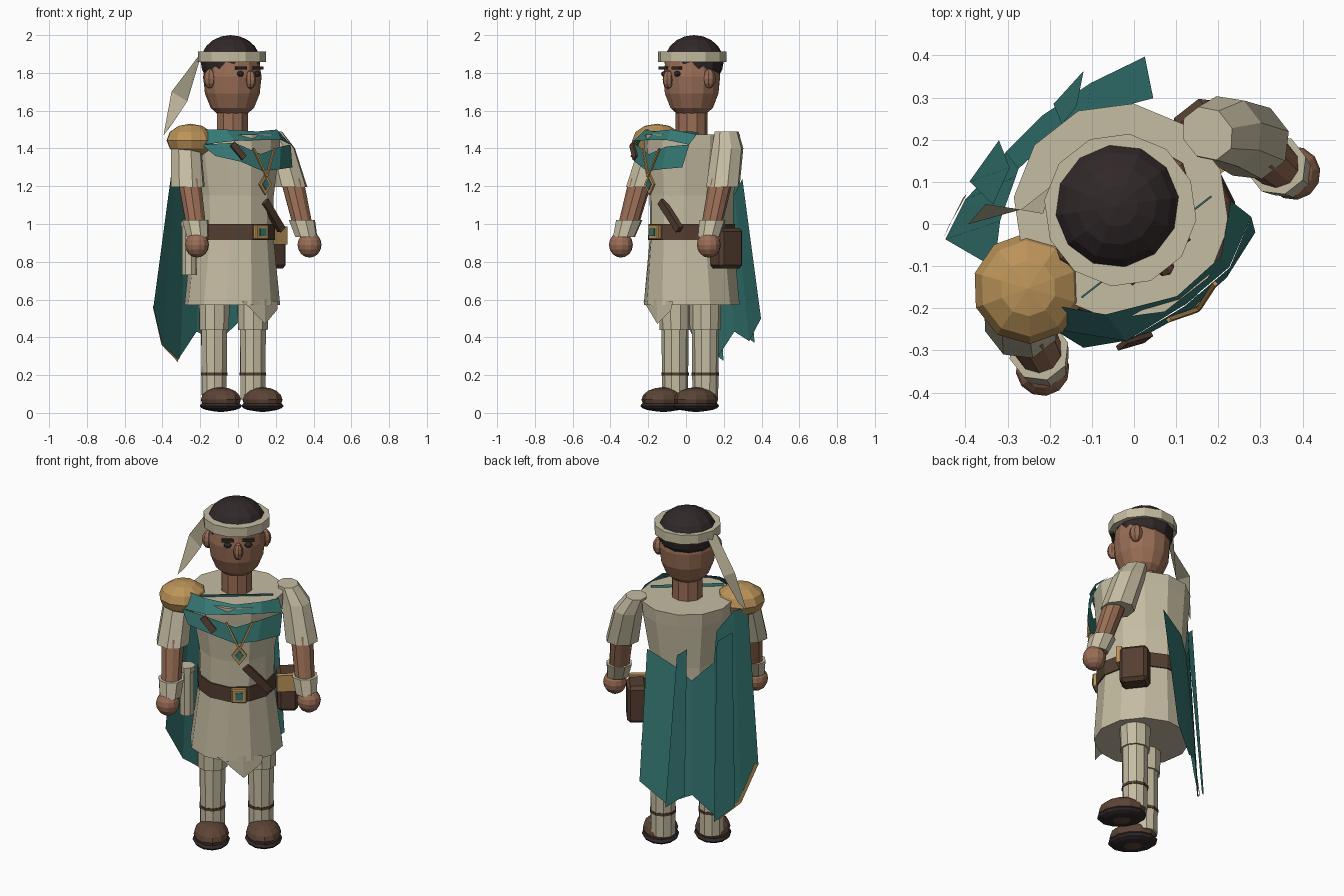
import bpy, bmesh, math
from mathutils import Vector, Matrix

if "Cube" in bpy.data.objects:
    bpy.data.objects.remove(bpy.data.objects["Cube"])


def mat(name, r, g, b):
    m = bpy.data.materials.new(name)
    m.diffuse_color = (r, g, b, 1)
    m.use_nodes = True
    m.node_tree.nodes["Principled BSDF"].inputs["Base Color"].default_value = m.diffuse_color
    return m


CREAM = mat("cream cloth", .56, .505, .36)
TEAL = mat("teal cloth", .035, .185, .17)
SKIN = mat("skin", .32, .155, .092)
HAIR = mat("dark hair", .03, .021, .022)
LEATHER = mat("brown leather", .088, .048, .03)
BOOT = mat("boot brown", .108, .059, .037)
GOLD = mat("gold", .5, .295, .1)

# The figure is built facing -y, then turned and placed
PLACE = Matrix.Translation((-.03, .03, 0)) @ Matrix.Rotation(math.radians(38), 4, 'Z')


def finish(name, bm, m):
    me = bpy.data.meshes.new(name)
    bm.transform(PLACE)
    bm.to_mesh(me)
    bm.free()
    me.materials.append(m)
    ob = bpy.data.objects.new(name, me)
    bpy.context.collection.objects.link(ob)
    return ob


def tube(name, m, rings, n=10):
    """Stacked horizontal rings (x, y, z, rx, ry), capped."""
    bm = bmesh.new()
    loops = []
    for x, y, z, rx, ry in rings:
        loops.append([bm.verts.new((x + rx * math.cos(math.tau * (i + .5) / n),
                                    y + ry * math.sin(math.tau * (i + .5) / n), z))
                      for i in range(n)])
    for a, b in zip(loops, loops[1:]):
        for i in range(n):
            j = (i + 1) % n
            bm.faces.new((a[i], a[j], b[j], b[i]))
    bm.faces.new(loops[0][::-1])
    bm.faces.new(loops[-1])
    bmesh.ops.recalc_face_normals(bm, faces=bm.faces)
    return finish(name, bm, m)


def ball(name, m, c, r, u=12, v=8):
    bm = bmesh.new()
    bmesh.ops.create_uvsphere(bm, u_segments=u, v_segments=v, radius=1,
                              matrix=Matrix.Translation(c) @ Matrix.Diagonal((*r, 1)))
    return finish(name, bm, m)


def box(name, m, c, s, bevel=0, rot=None):
    bm = bmesh.new()
    bmesh.ops.create_cube(bm, size=1, matrix=Matrix.Diagonal((*s, 1)))
    if bevel:
        bmesh.ops.bevel(bm, geom=bm.edges[:], offset=bevel, segments=1, affect='EDGES')
    bm.transform(Matrix.Translation(c) @ (rot or Matrix()))
    return finish(name, bm, m)


def strap(name, m, a, b, w, t):
    """Flat bar between two points."""
    a, b = Vector(a), Vector(b)
    z = (b - a).normalized()
    x = Vector((0, 1, 0)).cross(z).normalized()
    y = z.cross(x)
    rot = Matrix((x, y, z)).transposed().to_4x4()
    return box(name, m, (a + b) / 2, (w, t, (b - a).length), 0, rot)


def sheet(name, m, *rows, flip=False):
    """Cloth made from rows of points."""
    bm = bmesh.new()
    g = [[bm.verts.new(p) for p in r] for r in rows]
    for a, b in zip(g, g[1:]):
        for i in range(len(a) - 1):
            bm.faces.new((a[i], a[i + 1], b[i + 1], b[i]))
    if flip:
        bmesh.ops.reverse_faces(bm, faces=bm.faces)
    return finish(name, bm, m)


# Tunic with flared skirt and front flap
tube("tunic", CREAM, [(0, 0, .57, .253, .258), (0, 0, .95, .203, .236), (0, 0, 1.15, .208, .237),
                      (0, 0, 1.4, .25, .255), (0, 0, 1.475, .255, .26)], 12)
sheet("tunic_flap", CREAM, [(-.12, -.232, .59), (.02, -.252, .6), (.13, -.228, .59)],
      [(-.07, -.24, .555), (.025, -.25, .47), (.12, -.232, .545)])

# Legs, boots and arms, mirrored
for s, side in ((1, "left"), (-1, "right")):
    tube(side + "_thigh", CREAM, [(s * .13, -.01, .44, .082, .082), (s * .13, -.01, .62, .085, .085)])
    tube(side + "_shin", CREAM, [(s * .13, -.01, .07, .068, .068), (s * .13, -.01, .45, .072, .072)])
    tube(side + "_ankle_band", LEATHER, [(s * .13, -.01, .198, .073, .073), (s * .13, -.01, .214, .073, .073)])
    ball(side + "_boot", BOOT, (s * .14, -.08, .07), (.095, .128, .066))
    ball(side + "_sole", HAIR, (s * .14, -.08, .037), (.1, .135, .03))
    tube(side + "_sleeve", CREAM, [(s * .345, -.06, 1.195, .092, .092), (s * .315, -.005, 1.4, .082, .088),
                                   (s * .275, .02, 1.49, .058, .068)], 8)
    tube(side + "_forearm", SKIN, [(s * .362, -.165, .93, .052, .052), (s * .345, -.07, 1.24, .064, .064)])
    tube(side + "_cuff", CREAM, [(s * .365, -.17, .93, .06, .06), (s * .358, -.14, 1.02, .072, .072)], 8)
    ball(side + "_hand", SKIN, (s * .378, -.18, .89), (.064, .064, .068))
    # Face sides
    ball(side + "_ear", SKIN, (s * .152, .0, 1.77), (.034, .036, .052), 8, 6)
    ball(side + "_eye", HAIR, (s * .055, -.14, 1.795), (.023, .014, .015), 8, 6)
    box(side + "_eyebrow", HAIR, (s * .056, -.145, 1.826), (.065, .02, .014))

# Shoulder guard
ball("shoulder_guard", GOLD, (-.287, -.008, 1.443), (.132, .132, .088), 10, 6)

# Neck and head
tube("neck", SKIN, [(0, 0, 1.45, .085, .085), (0, 0, 1.64, .085, .085)])
tube("head", SKIN, [(0, 0, 1.575, .07, .07), (0, 0, 1.615, .115, .115), (0, 0, 1.69, .145, .145),
                    (0, 0, 1.78, .155, .154), (0, 0, 1.88, .14, .14)], 14)
ball("nose", SKIN, (0, -.158, 1.765), (.026, .032, .05), 8, 6)
ball("hair", HAIR, (0, .016, 1.86), (.161, .157, .14), 12, 10)
tube("headband", CREAM, [(0, .004, 1.858, .181, .183), (0, .004, 1.912, .181, .183)], 12)
sheet("headband_tail", CREAM, [(-.09, .15, 1.9), (-.15, .11, 1.88)],
      [(-.185, .15, 1.65), (-.243, .212, 1.7)], [(-.265, .2, 1.51), (-.306, .2, 1.47)])

# Belt with buckle
tube("belt", LEATHER, [(0, 0, .915, .215, .245), (0, 0, 1.0, .213, .245)], 12)
box("buckle", GOLD, (0, -.247, .957), (.085, .03, .08), .006)
box("buckle_stone", TEAL, (0, -.264, .957), (.042, .008, .04))

# Pouch and scroll case on the belt
box("pouch", LEATHER, (.272, .02, .872), (.11, .155, .215), .018)
box("pouch_clasp", GOLD, (.262, -.06, .94), (.1, .03, .095))
tube("scroll_case", CREAM, [(-.265, .03, .73, .04, .04), (-.265, .03, .99, .04, .04)], 8)
tube("scroll_cap", CREAM, [(-.265, .03, .985, .046, .046), (-.265, .03, 1.015, .046, .046)], 8)

# Diagonal strap, showing at shoulder and hip
strap("strap_upper", LEATHER, (-.195, -.25, 1.425), (-.135, -.274, 1.35), .035, .012)
strap("strap_lower", LEATHER, (.035, -.232, 1.12), (.165, -.21, .97), .04, .03)

# Pendant
for s, side in ((1, "left"), (-1, "right")):
    strap(side + "_necklace_cord", GOLD, (s * .07, -.272, 1.4), (0, -.296, 1.25), .01, .01)
for name, m, y, k in (("pendant", GOLD, -.275, 1), ("pendant_stone", TEAL, -.284, .55)):
    w, h = .042 * k, .056 * k
    bm = bmesh.new()
    f = bm.faces.new([bm.verts.new(p) for p in
                      ((w, y, 1.21), (0, y, 1.21 + h), (-w, y, 1.21), (0, y, 1.21 - h))])
    ex = bmesh.ops.extrude_face_region(bm, geom=[f])
    for v in ex["geom"]:
        if isinstance(v, bmesh.types.BMVert):
            v.co.y -= .012 if k == 1 else .008
    bmesh.ops.recalc_face_normals(bm, faces=bm.faces)
    finish(name, bm, m)

# Chest drape in two bands with an opening between them
sheet("drape_upper", TEAL,
      [(-.28, -.06, 1.5), (-.18, -.17, 1.5), (-.02, -.24, 1.49), (.12, -.23, 1.5), (.22, -.14, 1.475)],
      [(-.3, -.12, 1.42), (-.18, -.25, 1.44), (-.02, -.267, 1.445), (.12, -.262, 1.445), (.235, -.2, 1.42)])
sheet("drape_lower", TEAL,
      [(-.3, -.12, 1.42), (-.18, -.25, 1.43), (-.02, -.27, 1.37), (.12, -.264, 1.41), (.235, -.2, 1.42)],
      [(-.27, -.2, 1.36), (-.15, -.265, 1.33), (-.02, -.286, 1.28), (.1, -.278, 1.29), (.22, -.235, 1.3)])
sheet("drape_edge", TEAL, [(-.2, -.1, 1.47), (.19, -.1, 1.47)], [(-.2, -.105, 1.492), (.19, -.105, 1.488)])

# Back cape
sheet("cape", TEAL,
      [(.225, .165, 1.24), (.075, .23, 1.16), (-.01, .24, 1.08), (-.13, .23, 1.18),
       (-.145, .22, 1.36), (-.24, .16, 1.45), (-.32, .08, 1.43)],
      [(.27, .255, .5), (.13, .285, .38), (-.01, .295, .43), (-.13, .28, .3),
       (-.15, .27, .28), (-.275, .25, .36), (-.37, .205, .56)], flip=True)
# Overlapping cape pleats
sheet("cape_pleat_left", TEAL, [(.07, .262, 1.24), (.016, .25, 1.27)],
      [(.135, .318, .37), (.03, .3, .43)])
sheet("cape_pleat_right", TEAL, [(-.145, .245, 1.31), (-.23, .2, 1.34)],
      [(-.125, .312, .275), (-.24, .278, .35)], flip=True)
# Gold trim along the cape corner
sheet("cape_trim", GOLD, [(-.15, .277, .27), (-.275, .257, .36), (-.368, .212, .56)],
      [(-.15, .277, .285), (-.262, .259, .375), (-.35, .222, .58)], flip=True)
